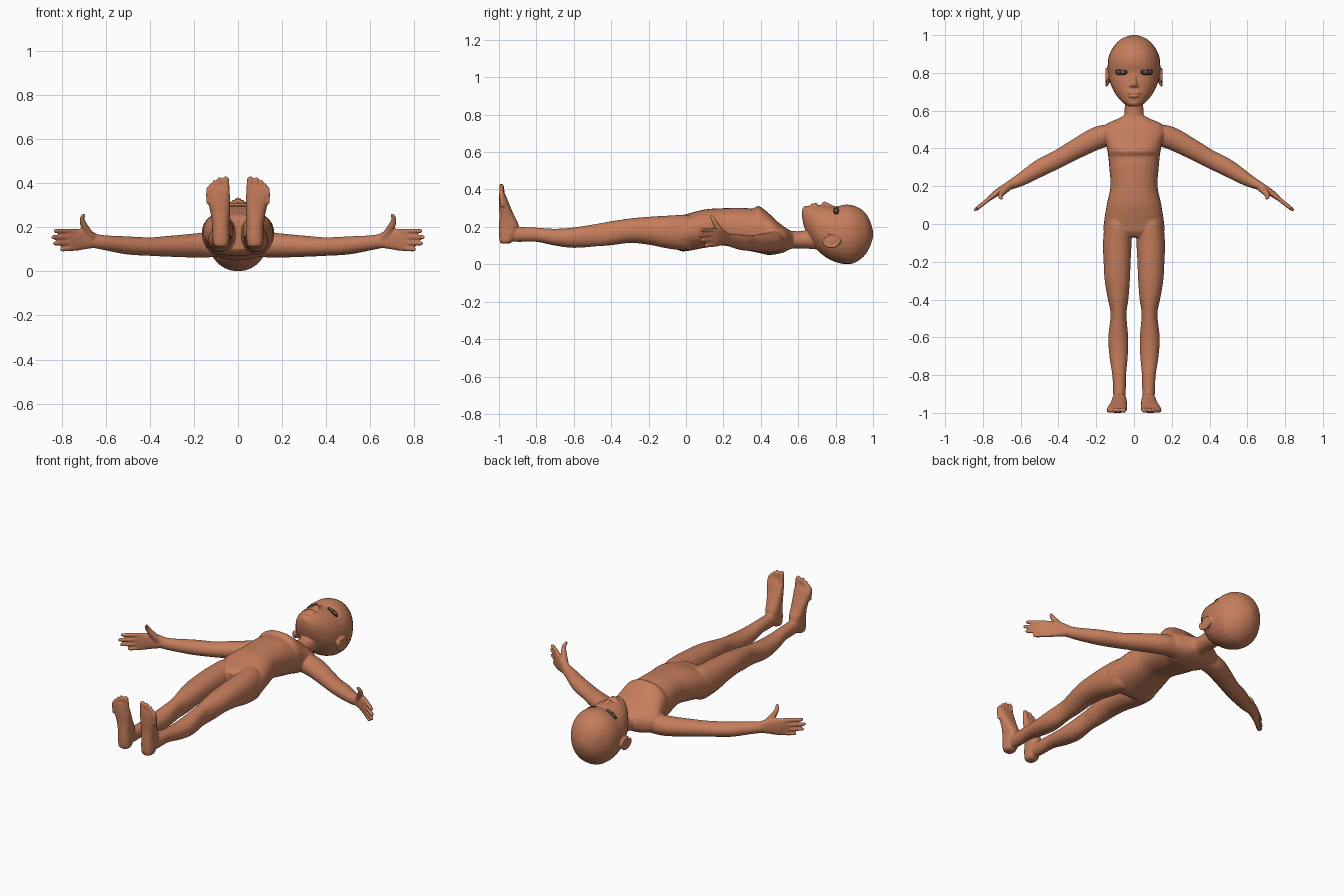
import bpy, bmesh, math
from mathutils import Vector, Matrix

SIDES = 28


def material(name, rgb):
    m = bpy.data.materials.new(name)
    m.diffuse_color = (*rgb, 1)
    return m


skin = material("skin", (0.56, 0.205, 0.107))
dark = material("lash_dark", (0.02, 0.014, 0.012))
eye_grey = material("eye_grey", (0.16, 0.10, 0.075))

bm = bmesh.new()


def loft(rings, p=2.0, steps=6):
    """Closed solid through rings of (centre, u half-axis, v half-axis), splined."""
    flat = [tuple(c) + tuple(u) + tuple(v) for c, u, v in rings]
    n, path = len(flat), []
    for i in range(n - 1):
        a, b, c, d = (flat[max(i - 1, 0)], flat[i], flat[i + 1], flat[min(i + 2, n - 1)])
        for k in range(steps):
            t = k / steps
            path.append([0.5 * (2 * q + (r - o) * t + (2 * o - 5 * q + 4 * r - s) * t * t
                                + (3 * q - o - 3 * r + s) * t ** 3)
                         for o, q, r, s in zip(a, b, c, d)])
    path.append(flat[-1])
    loops = []
    for f in path:
        c, u, v = Vector(f[:3]), Vector(f[3:6]), Vector(f[6:])
        loop = []
        for k in range(SIDES):
            t = 2 * math.pi * k / SIDES
            x, y = (math.copysign(abs(w) ** (2 / p), w) for w in (math.cos(t), math.sin(t)))
            loop.append(bm.verts.new(c + u * x + v * y))
        loops.append(loop)
    for a, b in zip(loops, loops[1:]):
        for k in range(SIDES):
            j = (k + 1) % SIDES
            bm.faces.new((a[k], a[j], b[j], b[k]))
    bm.faces.new(loops[0][::-1])
    bm.faces.new(loops[-1])


def along_y(rows, p=2.0):
    """Rows of (y, x min, x max, z min, z max)."""
    loft([(((a + b) / 2, y, (lo + hi) / 2), ((b - a) / 2, 0, 0), (0, 0, (hi - lo) / 2))
          for y, a, b, lo, hi in rows], p)


def tube(rows, side=1, up=(0, 0, 1), p=2.0):
    """Rows of (x, y, z, radius across, radius along up)."""
    pts = [Vector((r[0] * side, r[1], r[2])) for r in rows]
    up, rings = Vector(up), []
    for i, r in enumerate(rows):
        d = (pts[min(i + 1, len(pts) - 1)] - pts[max(i - 1, 0)]).normalized()
        u = d.cross(up).normalized()
        rings.append((pts[i], u * r[3], u.cross(d) * r[4]))
    loft(rings, p)


def blob(target, centre, size, tilt=0.0, axis='Y'):
    m = Matrix.Translation(centre) @ Matrix.Rotation(tilt, 4, axis) @ Matrix.Diagonal((*size, 1))
    bmesh.ops.create_uvsphere(target, u_segments=24, v_segments=14, radius=1, matrix=m)


def sym(rows):
    return [(y, -w, w, lo, hi) for y, w, lo, hi in rows]


# head and neck
along_y(sym([(.621, .022, .245, .295), (.635, .05, .19, .309), (.66, .077, .14, .314),
             (.70, .106, .078, .317), (.75, .127, .036, .313), (.80, .137, .012, .309),
             (.85, .139, .001, .319), (.90, .13, .007, .313), (.95, .10, .042, .284),
             (.982, .064, .09, .237), (1.0, .015, .145, .18)]), 2.1)
along_y(sym([(.52, .06, .08, .185), (.60, .05, .085, .177), (.70, .05, .08, .19)]))

# nose, lips, chin
tube([(0, .80, .298, .011, .010), (0, .765, .312, .012, .012),
      (0, .738, .322, .016, .014), (0, .728, .318, .012, .010)])
for s in (1, -1):
    blob(bm, (s * .016, .733, .313), (.011, .010, .011))
blob(bm, (0, .694, .314), (.036, .009, .015))
blob(bm, (0, .677, .314), (.030, .009, .014))
blob(bm, (0, .643, .298), (.028, .018, .016))

# torso
along_y(sym([(.575, .05, .087, .175), (.555, .09, .08, .182), (.53, .145, .067, .197),
             (.49, .165, .055, .228), (.44, .152, .05, .275), (.395, .142, .06, .309),
             (.375, .139, .064, .308), (.355, .136, .068, .298), (.30, .131, .08, .302),
             (.20, .125, .10, .30), (.10, .145, .088, .293), (0, .160, .07, .268),
             (-.04, .160, .075, .258), (-.07, .145, .10, .235)]), 2.25)

for s in (1, -1):
    # ear with rim
    blob(bm, (s * .139, .777, .125), (.012, .045, .032), .25, 'X')
    tube([(.146, .777 + .044 * math.cos(a), .125 + .033 * math.sin(a), .006, .006)
          for a in (i * math.pi / 6 for i in range(-7, 5))], s, (1, 0, 0))

    # leg
    rows = [(.04, .02, .14, .10, .25), (0, .012, .155, .075, .264), (-.10, .013, .164, .085, .26),
            (-.20, .018, .161, .105, .254), (-.30, .022, .155, .114, .245),
            (-.40, .03, .138, .102, .23), (-.48, .04, .124, .096, .216),
            (-.60, .031, .136, .088, .197), (-.70, .033, .13, .10, .19),
            (-.80, .042, .115, .12, .196), (-.90, .044, .11, .12, .20), (-.96, .05, .105, .125, .20)]
    along_y([(y, s * a, s * b, lo, hi) for y, a, b, lo, hi in rows], 2.1)

    # foot
    rows = [(.110, .055, .095, -.985, -.945), (.122, .043, .111, -.996, -.928),
            (.16, .038, .116, -1.0, -.905), (.21, .038, .118, -1.0, -.895),
            (.26, .037, .124, -.998, -.918), (.31, .036, .135, -1.0, -.94),
            (.355, .037, .143, -1.0, -.958), (.385, .045, .135, -.998, -.972)]
    loft([((s * (a + b) / 2, (c + d) / 2, z), (s * (b - a) / 2, 0, 0), (0, (d - c) / 2, 0))
          for z, a, b, c, d in rows], 2.4)
    for x, top, r in ((.056, .431, .017), (.085, .428, .012), (.106, .415, .011),
                      (.123, .40, .010), (.136, .383, .009)):
        tube([(x, -.982, top - .075, r, r), (x, -.985, top - .03, r, .013),
              (x, -.987, top - .01, r * .9, .012), (x, -.988, top, r * .4, .006)], s, (0, 1, 0))

    # arm
    tube([(.10, .475, .125, .055, .06), (.19, .457, .118, .060, .055), (.32, .39, .114, .052, .047),
          (.40, .345, .113, .048, .042), (.50, .295, .118, .046, .041),
          (.60, .234, .130, .034, .034), (.66, .204, .14, .024, .032)], s)

    # palm, fingers and thumb
    tube([(.64, .215, .138, .024, .030), (.69, .188, .146, .020, .045),
          (.74, .155, .143, .016, .050), (.775, .126, .141, .010, .045)], s, p=2.4)
    for z0, z1, xt in ((.182, .184, .835), (.155, .156, .847), (.129, .127, .838), (.105, .100, .805)):
        tube([(x, .147 - (x - .75) * .80, z0 + (z1 - z0) * t, r, r)
              for t, r in ((0, .012), (.5, .0115), (.9, .010), (1, .005))
              for x in (.745 + (xt - .745) * t,)], s)
    tube([(.665, .195, .155, .018, .02), (.695, .168, .20, .017, .017),
          (.708, .148, .235, .012, .012), (.702, .136, .255, .009, .009),
          (.699, .134, .262, .004, .004)], s, (0, 1, 0))

bmesh.ops.recalc_face_normals(bm, faces=bm.faces)


def finish(mesh_bm, name, mat):
    me = bpy.data.meshes.new(name)
    mesh_bm.to_mesh(me)
    mesh_bm.free()
    me.materials.append(mat)
    me.polygons.foreach_set("use_smooth", [True] * len(me.polygons))
    ob = bpy.data.objects.new(name, me)
    bpy.context.collection.objects.link(ob)
    return ob


# fuse all body volumes into one smooth skin
body = finish(bm, "body", skin)
rem = body.modifiers.new("fuse", 'REMESH')
rem.mode = 'VOXEL'
rem.voxel_size = 0.005
rem.use_smooth_shade = True
smooth = body.modifiers.new("soften", 'SMOOTH')
smooth.factor = 0.5
smooth.iterations = 5

# eyes: dark lid line, grey eyeball, dark pupil
for s, label in ((1, "left"), (-1, "right")):
    for part, size, mat in (("eyelid_line", (.038, .018, .009), dark),
                            ("eyeball", (.032, .013, .0115), eye_grey),
                            ("pupil", (.010, .010, .0135), dark)):
        e = bmesh.new()
        blob(e, (s * .067, .804, .287), size, s * .5)
        finish(e, f"{label}_{part}", mat)
